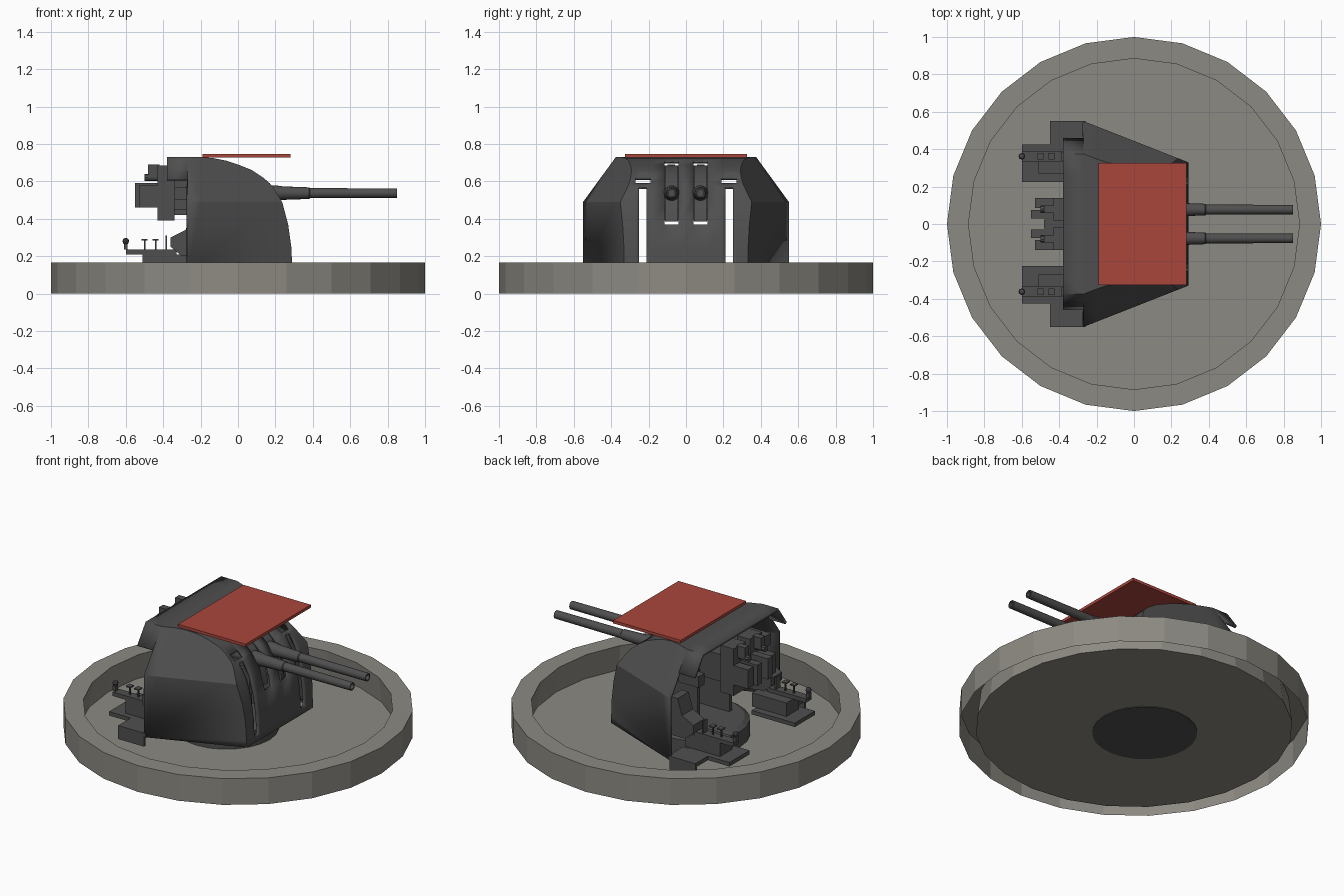
import bpy, bmesh, math

if "Cube" in bpy.data.objects:
    bpy.data.objects.remove(bpy.data.objects["Cube"])

def material(name, rgb):
    m = bpy.data.materials.new(name)
    m.diffuse_color = (*rgb, 1)
    m.use_nodes = True
    m.node_tree.nodes["Principled BSDF"].inputs["Base Color"].default_value = m.diffuse_color
    return m

STONE = material("warm grey", (0.265, 0.255, 0.225))
STEEL = material("dark steel", (0.078, 0.078, 0.078))
RED = material("red", (0.40, 0.062, 0.045))

def finish(name, bm, mat, smooth=False, recalc=True):
    if recalc:
        bmesh.ops.recalc_face_normals(bm, faces=bm.faces)
    me = bpy.data.meshes.new(name)
    bm.to_mesh(me)
    bm.free()
    me.materials.append(mat)
    ob = bpy.data.objects.new(name, me)
    bpy.context.collection.objects.link(ob)
    if smooth:
        bpy.ops.object.select_all(action='DESELECT')
        ob.select_set(True)
        bpy.context.view_layer.objects.active = ob
        bpy.ops.object.shade_smooth_by_angle(angle=math.radians(30))
    return ob

def boxes(name, ranges, mat=STEEL):
    """One object from boxes given as (x0, x1, y0, y1, z0, z1)."""
    bm = bmesh.new()
    for x0, x1, y0, y1, z0, z1 in ranges:
        vs = bmesh.ops.create_cube(bm, size=1)["verts"]
        for v in vs:
            v.co = ((x0 + x1) / 2 + v.co.x * (x1 - x0),
                    (y0 + y1) / 2 + v.co.y * (y1 - y0),
                    (z0 + z1) / 2 + v.co.z * (z1 - z0))
    return finish(name, bm, mat)

def lathe(name, profile, sides, mat, place, smooth=False):
    """Revolve (radius, height) points; place maps (a, b, h) to x, y, z."""
    bm = bmesh.new()
    rings = []
    for r, h in profile:
        if r == 0:
            rings.append([bm.verts.new(place(0, 0, h))] * sides)
        else:
            rings.append([bm.verts.new(place(r * math.cos(k * math.tau / sides),
                                             r * math.sin(k * math.tau / sides), h))
                          for k in range(sides)])
    for A, B in zip(rings, rings[1:]):
        for k in range(sides):
            j = (k + 1) % sides
            bm.faces.new(list(dict.fromkeys((A[k], A[j], B[j], B[k]))))
    return finish(name, bm, mat, smooth)

def extrude_y(name, pts, y0, y1):
    """Extrude an x-z outline between two y values."""
    bm = bmesh.new()
    a = [bm.verts.new((x, y0, z)) for x, z in pts]
    b = [bm.verts.new((x, y1, z)) for x, z in pts]
    bm.faces.new(a)
    bm.faces.new(b[::-1])
    for i in range(len(pts)):
        j = (i + 1) % len(pts)
        bm.faces.new((a[i], a[j], b[j], b[i]))
    return finish(name, bm, STEEL, True)

def span(a, b, s):
    return (a, b) if s > 0 else (-b, -a)

# Round base: floor disc, inner wall, rim and outer wall, channel open below
lathe("round_base", [(0, 0.004), (0.905, 0.004), (0.885, 0.165), (1, 0.165), (1, 0)],
      24, STONE, lambda a, b, h: (a, b, h))
# Drum that carries the turret
lathe("pedestal", [(0, 0), (0.3, 0), (0.3, 0.1), (0.27, 0.12), (0, 0.12)],
      24, STEEL, lambda a, b, h: (a - 0.08, b, h))

# Gun shield: curved front profile swept across the width, with open slots
PROFILE = [(.292, .10), (.29, .14), (.285, .25), (.268, .37), (.236, .49), (.187, .57),
           (.17, .59), (.135, .62), (.075, .66), (.0, .69), (-.06, .71), (-.13, .724),
           (-.20, .73), (-.27, .73), (-.38, .73)]
BREAKS = [.04, .115, .19, .21, .25, .27]
BREAK_Z = .49

def y_side(x):
    return .33 + (.29 - x) * .393

def y_top(x, z):
    return y_side(max(x, -.27)) - max(0, z - BREAK_Z) * .729

def is_slot(y, z):
    y = abs(y)
    return ((.04 < y < .115 and .37 < z < .71) or (.21 < y < .25 and .14 < z < .57)
            or (.19 < y < .27 and .59 < z < .62))

bm = bmesh.new()
cache = {}
def vert(x, y, z):
    key = (round(x, 4), round(y, 4), round(z, 4))
    if key not in cache:
        cache[key] = bm.verts.new(key)
    return cache[key]

def face(*pts):
    vs = list(dict.fromkeys(vert(*p) for p in pts))
    if len(vs) > 2:
        bm.faces.new(vs)

def row(x, z):
    half = BREAKS + [y_top(x, z)]
    return [(x, -y, z) for y in reversed(half)] + [(x, y, z) for y in half]

for (xa, za), (xb, zb) in zip(PROFILE, PROFILE[1:]):
    A, B = row(xa, za), row(xb, zb)
    for k in range(len(A) - 1):
        if not is_slot((A[k][1] + A[k + 1][1]) / 2, (za + zb) / 2):
            face(A[k], A[k + 1], B[k + 1], B[k])
low = [p for p in PROFILE if p[1] <= BREAK_Z]
high = [p for p in PROFILE if p[1] >= BREAK_Z and p[0] >= -.27]
for s in (1, -1):
    # vertical side
    face(*[(x, s * y_side(x), z) for x, z in low],
         *[(x, s * y_side(x), BREAK_Z) for x, z in high], (-.27, s * y_side(-.27), .1))
    # sloping upper side
    for (xa, za), (xb, zb) in zip(high, high[1:]):
        face((xa, s * y_side(xa), BREAK_Z), (xb, s * y_side(xb), BREAK_Z),
             (xb, s * y_top(xb, zb), zb), (xa, s * y_top(xa, za), za))
    # edge of the rear overhang
    yt = y_top(-.27, .73)
    face((-.27, s * yt, .73), (-.38, s * yt, .73), (-.38, s * .46, .613), (-.27, s * .46, .613))
bmesh.ops.recalc_face_normals(bm, faces=bm.faces)
bm.normal_update()
if max(bm.faces, key=lambda f: f.calc_center_median().z).normal.z < 0:
    bmesh.ops.reverse_faces(bm, faces=bm.faces)
shield = finish("gun_shield", bm, STEEL, True, recalc=False)
mod = shield.modifiers.new("thickness", 'SOLIDIFY')
mod.thickness = .016
mod.offset = -1

# Red roof panel
boxes("roof_panel", [(-.19, .28, -.325, .325, .728, .746)], RED)

for s, side in ((1, "left"), (-1, "right")):
    y = s * .077
    # Barrel with stepped sleeve and hollow muzzle
    lathe(side + "_barrel", [(0, -.2), (.042, -.2), (.042, .2), (.036, .24), (.031, .38),
                             (.027, .385), (.025, .85), (.017, .85), (.017, .78), (0, .78)],
          16, STEEL, lambda a, b, h: (h, y + a, .537 + b), True)
    # Curved mantlet behind the slot
    curve = [(x - .02, z) for x, z in PROFILE if .37 < z < .69]
    outline = [(.24, .385)] + curve + [(-.02, .685), (-.08, .685), (-.08, .385)]
    extrude_y(side + "_mantlet", outline, *span(.042, .113, s))
    # Breech and loading gear
    b = lambda y0, y1: span(y0, y1, s)
    boxes(side + "_breech", [
        (-.34, -.08, *b(.03, .13), .45, .62), (-.43, -.34, *b(.02, .14), .39, .685),
        (-.55, -.43, *b(.03, .075), .46, .59), (-.53, -.43, *b(.085, .14), .46, .58),
        (-.48, -.42, *b(.06, .1), .62, .69)])
    lathe(side + "_breech_handle", [(0, -.5), (.018, -.5), (.018, -.42), (0, -.42)], 8, STEEL,
          lambda a, c, h: (h, s * .08 + a, .62 + c))
    # Carriage cheek inside the shield
    boxes(side + "_carriage_cheek", [(-.2, .2, *b(.145, .17), .1, .5)])
    # Crew platform with bracket
    boxes(side + "_platform", [
        (-.6, -.3, *b(.225, .425), .1, .125), (-.45, -.26, *b(.4, .55), .1, .125),
        (-.45, -.27, *b(.535, .55), .04, .1)])
    # Control bench, rail and levers
    boxes(side + "_control_bench", [
        (-.51, -.27, *b(.27, .39), .125, .21), (-.6, -.33, *b(.335, .39), .21, .235),
        (-.61, -.59, *b(.35, .375), .235, .265),
        (-.503, -.495, *b(.355, .365), .235, .29), (-.515, -.483, *b(.345, .38), .285, .293),
        (-.445, -.437, *b(.355, .365), .235, .29), (-.457, -.425, *b(.345, .38), .285, .293),
        (-.388, -.38, *b(.34, .385), .22, .31)])
    lathe(side + "_sight_knob", [(0, -.018), (.013, -.013), (.018, 0), (.013, .013), (0, .018)],
          8, STEEL, lambda a, c, h: (-.6 + a, s * .362 + c, .28 + h))
    # Slanted sight housing against the rear edge
    extrude_y(side + "_sight_housing", [(-.36, .25), (-.36, .3), (-.28, .34), (-.25, .44),
                                        (-.2, .44), (-.2, .2), (-.3, .2)], *b(.33, .44))
    boxes(side + "_sight_block", [(-.34, -.2, *b(.3, .36), .5, .57)])
# Link between the two breeches
boxes("breech_link", [(-.48, -.36, -.025, .025, .5, .56), (-.36, -.1, -.03, .03, .42, .6)])
